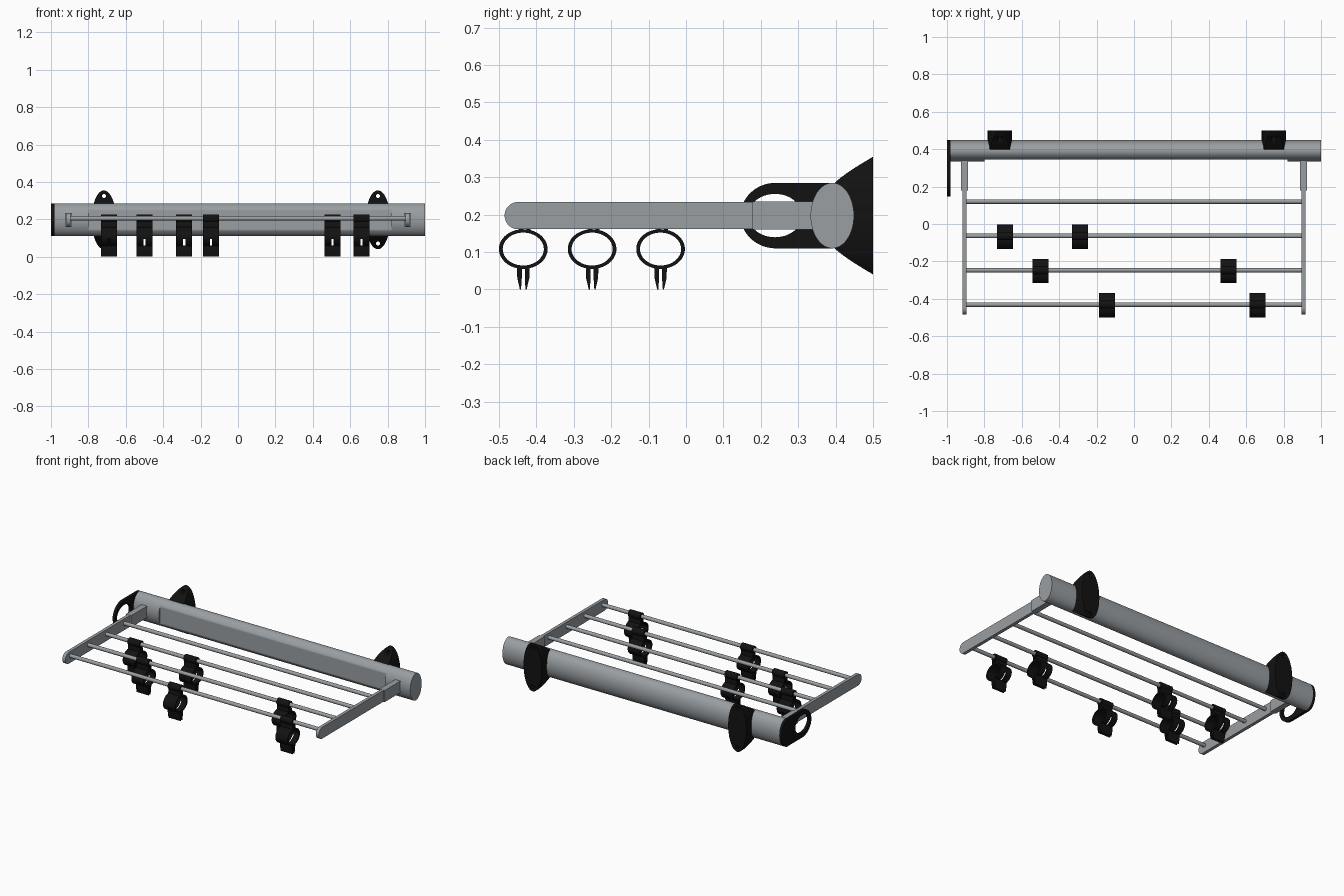
import bpy, bmesh, math
from mathutils import Matrix

if "Cube" in bpy.data.objects:
    bpy.data.objects.remove(bpy.data.objects["Cube"])


def material(name, rgb):
    m = bpy.data.materials.new(name)
    m.diffuse_color = (*rgb, 1)
    m.use_nodes = True
    m.node_tree.nodes["Principled BSDF"].inputs["Base Color"].default_value = m.diffuse_color
    return m


GREY = material("brushed_grey", (0.32, 0.345, 0.365))
BLACK = material("black_plastic", (0.006, 0.006, 0.006))


def add(name, mesh, mats, smooth=True):
    ob = bpy.data.objects.new(name, mesh)
    bpy.context.collection.objects.link(ob)
    mesh.materials.clear()
    for m in mats:
        mesh.materials.append(m)
    if smooth:
        bpy.ops.object.select_all(action='DESELECT')
        ob.select_set(True)
        bpy.context.view_layer.objects.active = ob
        bpy.ops.object.shade_smooth_by_angle(angle=math.radians(35))
    return ob


def arc(cy, cz, a, b, start=0, end=360, n=48):
    closed = end - start == 360
    steps = n if closed else n + 1
    ts = [math.radians(start + (end - start) * i / n) for i in range(steps)]
    return [(cy + a * math.cos(t), cz + b * math.sin(t)) for t in ts]


def extrude(name, loops, x0, x1, mat):
    """Fill closed (y, z) loops, inner ones being holes, and extrude along x."""
    cu = bpy.data.curves.new(name, 'CURVE')
    cu.dimensions, cu.fill_mode = '2D', 'BOTH'
    cu.extrude = (x1 - x0) / 2
    for pts in loops:
        sp = cu.splines.new('POLY')
        sp.points.add(len(pts) - 1)
        for p, (y, z) in zip(sp.points, pts):
            p.co = (y, z, 0, 1)
        sp.use_cyclic_u = True
    tmp = bpy.data.objects.new(name, cu)
    bpy.context.collection.objects.link(tmp)
    bpy.context.view_layer.update()
    mesh = bpy.data.meshes.new_from_object(tmp)
    bpy.data.objects.remove(tmp)
    # curve x, y, z become world y, z, x
    mesh.transform(Matrix(((0, 0, 1, (x0 + x1) / 2), (1, 0, 0, 0), (0, 1, 0, 0), (0, 0, 0, 1))))
    bm = bmesh.new()
    bm.from_mesh(mesh)
    bmesh.ops.remove_doubles(bm, verts=bm.verts, dist=1e-5)
    bmesh.ops.recalc_face_normals(bm, faces=bm.faces)
    bm.to_mesh(mesh)
    bm.free()
    return add(name, mesh, [mat])


def loft(name, rings, mats, rule=None):
    bm = bmesh.new()
    vs = [[bm.verts.new(p) for p in r] for r in rings]
    n = len(rings[0])
    for r0, r1 in zip(vs, vs[1:]):
        for i in range(n):
            bm.faces.new((r0[i], r0[(i + 1) % n], r1[(i + 1) % n], r1[i]))
    bm.faces.new(vs[0])
    bm.faces.new(vs[-1])
    bmesh.ops.remove_doubles(bm, verts=bm.verts, dist=1e-5)
    bmesh.ops.recalc_face_normals(bm, faces=bm.faces)
    if rule:
        for f in bm.faces:
            f.material_index = rule(f)
    mesh = bpy.data.meshes.new(name)
    bm.to_mesh(mesh)
    bm.free()
    return add(name, mesh, mats)


def cylinder(name, radius, depth, matrix, mat, n=24):
    bm = bmesh.new()
    bmesh.ops.create_cone(bm, cap_ends=True, segments=n, radius1=radius, radius2=radius,
                          depth=depth, matrix=matrix)
    mesh = bpy.data.meshes.new(name)
    bm.to_mesh(mesh)
    bm.free()
    return add(name, mesh, [mat])


# Oval back tube with a flattened black panel along its front
TY, TZ, FLAT = 0.391, 0.1975, 0.346
section = arc(TY, TZ, 0.058, 0.0875, n=96)
rings = []
for x, cut in ((-0.982, 0), (-0.8, 0), (-0.8, 1), (0.82, 1), (0.82, 0), (1.0, 0)):
    rings.append([(x, max(y, FLAT) if cut else y, z) for y, z in section])
loft("back_tube", rings, [GREY, BLACK],
     lambda f: int(f.calc_center_median().y < FLAT + 1e-4
                   and max(v.co.x for v in f.verts) - min(v.co.x for v in f.verts) > 1))

# Black end plate with an oval opening
outer = arc(TY, TZ, 0.058, 0.0875, -90, 90) + arc(0.24, TZ, 0.094, 0.0875, 90, 270)
extrude("end_plate", [outer, arc(0.238, TZ, 0.072, 0.058)], -1.0, -0.982, BLACK)

# Side bars and their sleeves
for side, label in ((-1, "left"), (1, "right")):
    c = side * 0.907
    bar = [(0.37, 0.161), (0.37, 0.234)] + arc(-0.4485, 0.1975, 0.0365, 0.0365, 90, 270, 24)
    extrude(label + "_side_bar", [bar], c - 0.0105, c + 0.0105, GREY)
    sleeve = [(0.178, 0.16), (0.38, 0.16), (0.38, 0.235), (0.178, 0.235)]
    extrude(label + "_bar_sleeve", [sleeve], c - 0.019, c + 0.019, GREY)

# Four rods between the side bars
ROD_Z = 0.205
ROD_Y = [0.12, -0.064, -0.247, -0.431]
for y in ROD_Y:
    cylinder("shelf_rod", 0.012, 1.81,
             Matrix.Translation((0, y, ROD_Z)) @ Matrix.Rotation(math.pi / 2, 4, 'Y'), GREY)

# Wall mounts: oval from the front, flaring towards the wall, with screw holes
for cx in (-0.717, 0.748):
    rings = []
    for i in range(41):
        s = -math.cos(math.pi * i / 40)
        w = max(0.065 * math.sqrt(max(0, 1 - s * s)), 0.002)
        front = 0.39 + 0.11 * max(0, (abs(s) - 0.5) / 0.5) ** 1.25
        front = min(front, 0.498)
        z = TZ + 0.157 * s
        rings.append([(cx - w, front, z), (cx + w, front, z), (cx + w, 0.5, z), (cx - w, 0.5, z)])
    mount = loft("wall_mount", rings, [BLACK])
    for dz in (-0.127, 0.127):
        cutter = cylinder("screw_hole_cutter", 0.011, 0.3,
                          Matrix.Translation((cx, 0.47, TZ + dz)) @ Matrix.Rotation(math.pi / 2, 4, 'X'),
                          BLACK, 16)
        cutter.hide_render = True
        cutter.display_type = 'WIRE'
        mod = mount.modifiers.new("screw_hole", 'BOOLEAN')
        mod.operation, mod.object, mod.solver = 'DIFFERENCE', cutter, 'EXACT'

# Sliding hooks: rod clip, slotted oval ring and a pair of prongs
HW, SLOT = 0.043, 0.006
for row, xs in ((1, (-0.69, -0.288)), (2, (-0.5, 0.505)), (3, (-0.144, 0.66))):
    y = ROD_Y[row] - 0.004
    for x in xs:
        ring = [arc(y, 0.108, 0.065, 0.053), arc(y, 0.108, 0.055, 0.044)]
        extrude("hook_ring", ring, x - HW, x - SLOT, BLACK)
        extrude("hook_ring", ring, x + SLOT, x + HW, BLACK)
        upper = arc(y, 0.108, 0.065, 0.053, -14, 194) + arc(y, 0.108, 0.055, 0.044, -14, 194)[::-1]
        extrude("hook_ring_bridge", [upper], x - SLOT, x + SLOT, BLACK)
        ry = ROD_Y[row]
        clip = arc(ry, ROD_Z, 0.022, 0.022, -60, 240, 30) + arc(ry, ROD_Z, 0.012, 0.012, -60, 240, 30)[::-1]
        extrude("hook_clip", [clip], x - HW, x + HW, BLACK)
        for s in (-1, 1):
            stem = [(ry + s * 0.005, 0.155), (ry + s * 0.016, 0.155),
                    (ry + s * 0.013, 0.19), (ry + s * 0.005, 0.196)]
            extrude("hook_stem", [stem], x - HW, x + HW, BLACK)
            prong = [(y + s * 0.004, 0.06), (y + s * 0.017, 0.06), (y + s * 0.016, 0.03),
                     (y + s * 0.009, 0.0), (y + s * 0.006, 0.0), (y + s * 0.004, 0.03)]
            extrude("hook_prong", [prong], x - HW, x + HW, BLACK)
